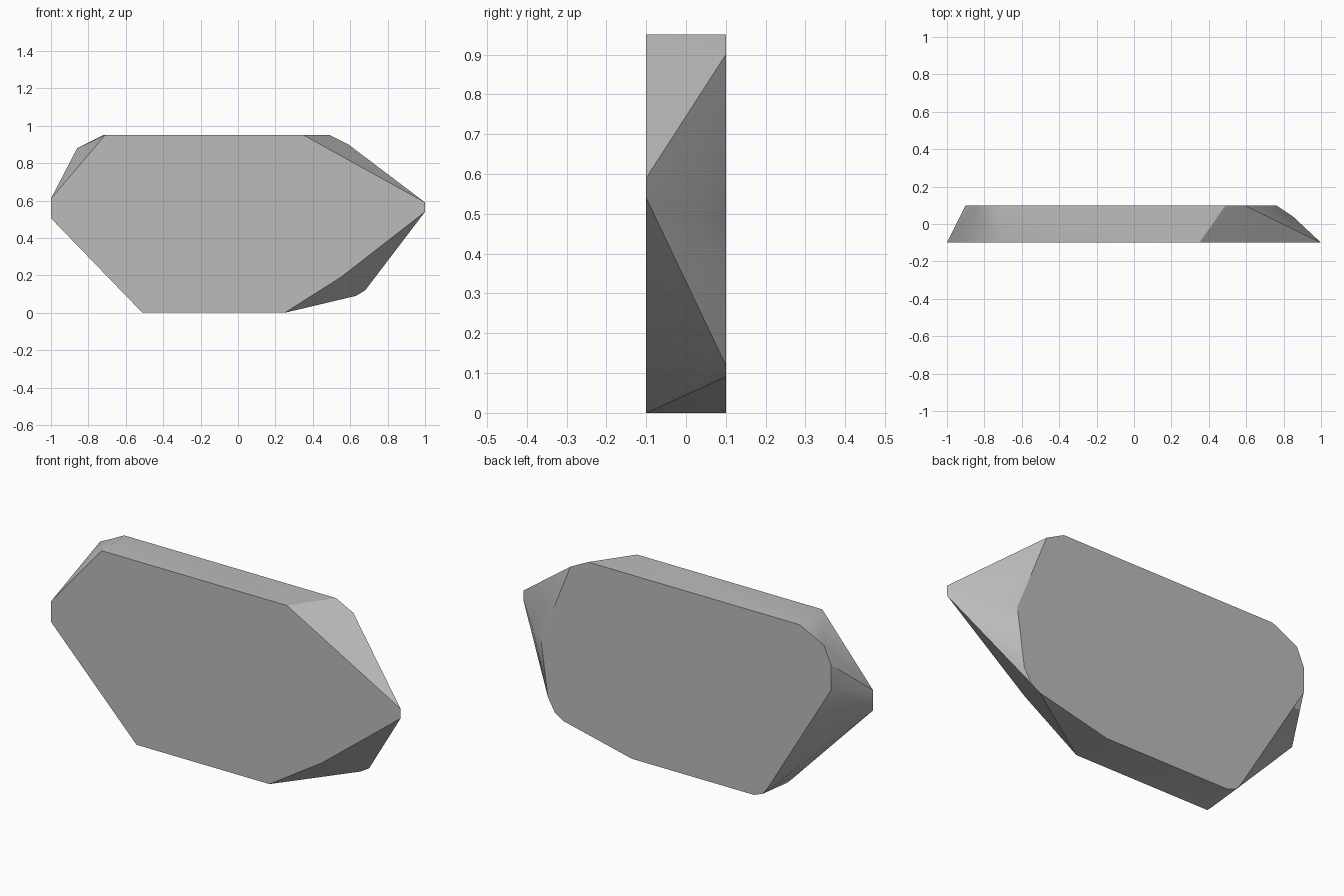
import bpy
import bmesh
from math import radians

default_cube = bpy.data.objects.get("Cube")
if default_cube:
    bpy.data.objects.remove(default_cube, do_unlink=True)

HALF_DEPTH = 0.1

# Outlines of the two flat faces as (x, z)
front_outline = [(-1, .61), (-1, .505), (-.54, .03), (-.51, 0), (.25, 0), (.55, .19),
                 (1, .54), (1, .59), (.46, .89), (.35, .95), (-.71, .95)]
back_outline = [(-.72, .95), (-.86, .88), (-.9, .79), (-.9, .66), (-.54, .06), (-.51, .02),
                (-.46, 0), (.24, 0), (.63, .09), (.68, .12), (.72, .19), (.76, .48),
                (.59, .9), (.49, .95)]
# Slight bulge on the pointed end
end_bulge = (.85, .04, .49)


def make_material(name, colour):
    material = bpy.data.materials.new(name)
    material.use_nodes = True
    material.diffuse_color = colour
    material.node_tree.nodes["Principled BSDF"].inputs["Base Color"].default_value = colour
    return material


def make_slab(name, material):
    """Wrap both outlines in one faceted solid, then merge the flat caps."""
    bm = bmesh.new()
    for x, z in front_outline:
        bm.verts.new((x, -HALF_DEPTH, z))
    for x, z in back_outline:
        bm.verts.new((x, HALF_DEPTH, z))
    bm.verts.new(end_bulge)
    bmesh.ops.convex_hull(bm, input=bm.verts[:])
    bmesh.ops.dissolve_limit(bm, angle_limit=radians(.5), verts=bm.verts[:], edges=bm.edges[:])
    bmesh.ops.recalc_face_normals(bm, faces=bm.faces[:])
    mesh = bpy.data.meshes.new(name)
    bm.to_mesh(mesh)
    bm.free()
    mesh.materials.append(material)
    slab = bpy.data.objects.new(name, mesh)
    bpy.context.collection.objects.link(slab)
    return slab


# Faceted stone slab with sharp main edges and softened small ones
stone = make_slab("stone_slab", make_material("stone grey", (.5, .5, .5, 1)))
bpy.ops.object.select_all(action="DESELECT")
stone.select_set(True)
bpy.context.view_layer.objects.active = stone
bpy.ops.object.shade_smooth_by_angle(angle=radians(30))
